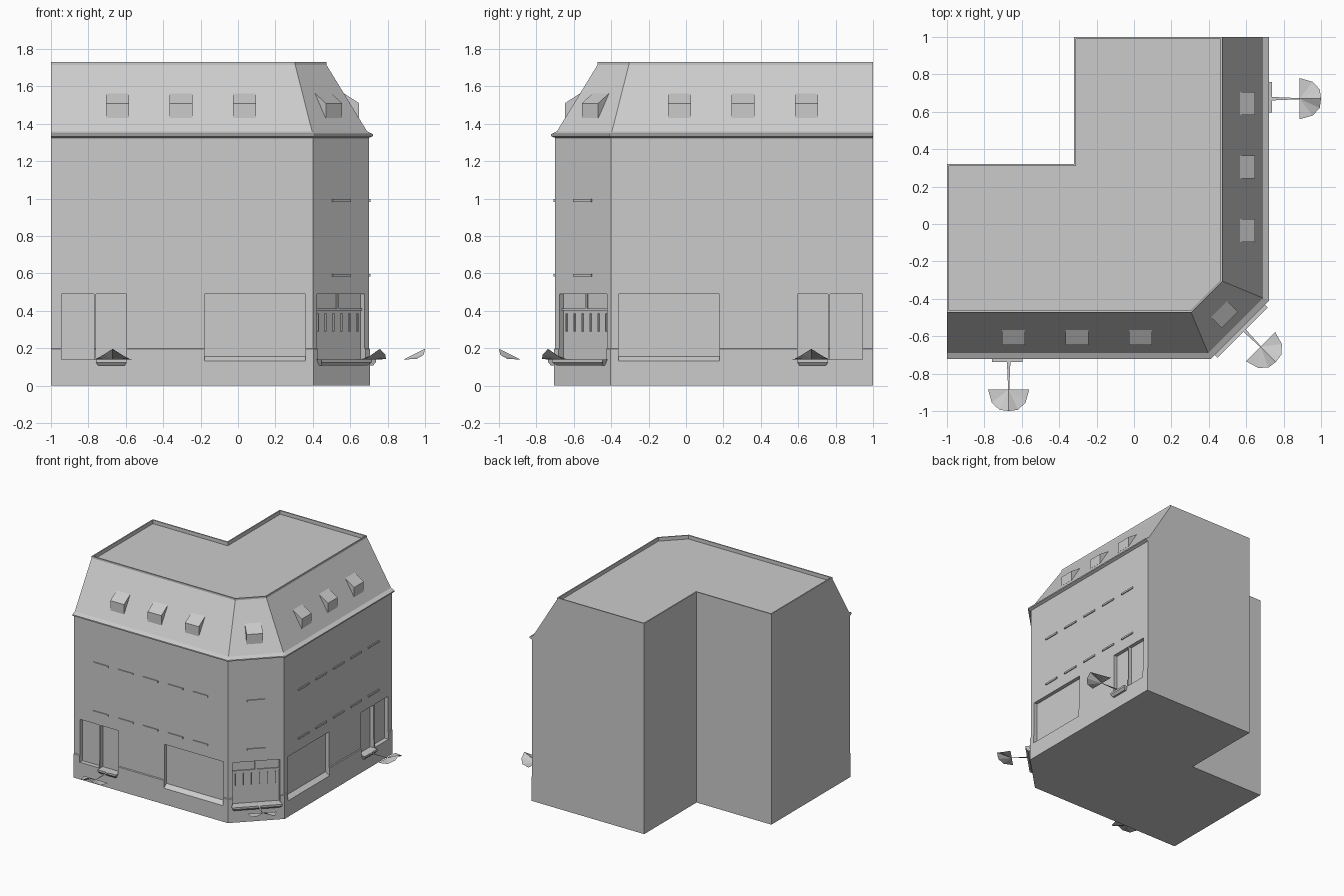
import bpy, bmesh, math

if "Cube" in bpy.data.objects:
    bpy.data.objects.remove(bpy.data.objects["Cube"])

stone = bpy.data.materials.new("plain_grey")
stone.diffuse_color = (0.6, 0.6, 0.6, 1)
stone.use_nodes = True
stone.node_tree.nodes["Principled BSDF"].inputs["Base Color"].default_value = stone.diffuse_color

# Facade coordinates: a = along the wall, d = outward from the wall, z = up
R = math.sqrt(0.5)
def front(a, d, z): return (a, -0.70 - d, z)
def right(a, d, z): return (0.70 + d, -a, z)
def corner(a, d, z): return (0.55 + (a + d) * R, -0.55 + (a - d) * R, z)
SIDES = (front, right)


def finish(name, bm, fix=True):
    if fix:
        bmesh.ops.recalc_face_normals(bm, faces=bm.faces)
    me = bpy.data.meshes.new(name)
    bm.to_mesh(me)
    bm.free()
    me.materials.append(stone)
    ob = bpy.data.objects.new(name, me)
    bpy.context.collection.objects.link(ob)
    return ob


def prism(bm, place, profile, a0, a1, taper=0.0):
    """Extrude a (d, z) profile along a wall; taper narrows the lowest points."""
    zmin = min(z for _, z in profile)
    ends = []
    for a, s in ((a0, 1), (a1, -1)):
        ends.append([bm.verts.new(place(a + (s * taper if z == zmin else 0), d, z))
                     for d, z in profile])
    p, q = ends
    n = len(p)
    bm.faces.new(p)
    bm.faces.new(q[::-1])
    for i in range(n):
        j = (i + 1) % n
        bm.faces.new((p[i], q[i], q[j], p[j]))


def rect(d0, d1, z0, z1):
    return [(d0, z0), (d1, z0), (d1, z1), (d0, z1)]


def outline(o, b=0.0):
    """L-shaped plan: street sides offset by o, back sides inset by b."""
    f, c = 0.70 + o, 0.40 + o * (math.sqrt(2) - 1)
    return [(-1 + b, -f), (c, -f), (f, -c), (f, 1 - b),
            (-0.32 + b, 1 - b), (-0.32 + b, 0.32 - b), (-1 + b, 0.32 - b)]


# Building shell: plinth, wall, cornice, mansard and sunken flat roof
levels = [(0, 0.006, 0), (0.195, 0.006, 0), (0.2, 0, 0), (1.325, 0, 0),
          (1.335, 0.022, 0), (1.345, 0.022, 0), (1.36, -0.01, 0),
          (1.715, -0.227, 0), (1.73, -0.227, 0), (1.73, -0.237, 0.01),
          (1.70, -0.237, 0.01)]
bm = bmesh.new()
rings = [[bm.verts.new((x, y, z)) for x, y in outline(o, b)] for z, o, b in levels]
for lo, hi in zip(rings, rings[1:]):
    for i in range(7):
        j = (i + 1) % 7
        bm.faces.new((lo[i], lo[j], hi[j], hi[i]))
bm.faces.new(rings[0][::-1])
bm.faces.new(rings[-1])
building = finish("building_shell", bm)

# Recessed shopfront openings
bm = bmesh.new()
for side in SIDES:
    for a0, a1 in ((-0.945, -0.77), (-0.76, -0.595)):
        prism(bm, side, rect(-0.03, 0.1, 0.14, 0.49), a0, a1)
    prism(bm, side, [(-0.03, 0.157), (0.006, 0.132), (0.1, 0.132), (0.1, 0.49), (-0.03, 0.49)],
          -0.18, 0.36)
prism(bm, corner, rect(-0.03, 0.1, 0.14, 0.49), -0.18, 0.18)
cutter = finish("opening_cutter", bm)
cutter.hide_render = True
mod = building.modifiers.new("openings", 'BOOLEAN')
mod.operation = 'DIFFERENCE'
mod.solver = 'EXACT'
mod.object = cutter
bpy.context.view_layer.objects.active = building
bpy.ops.object.modifier_apply(modifier=mod.name)
bpy.data.objects.remove(cutter)

# Dormers on the mansard
bm = bmesh.new()
dormer = [(-0.17, 1.43), (-0.052, 1.43), (-0.052, 1.51), (-0.137, 1.565), (-0.17, 1.565)]
spots = [(s, a) for s in SIDES for a in (-0.645, -0.305, 0.035)] + [(corner, 0)]
for side, a in spots:
    prism(bm, side, dormer, a - 0.062, a + 0.062)
finish("dormers", bm)

# Window ledges on two floors
bm = bmesh.new()
spots = [(s, -0.755 + 0.2265 * i) for s in SIDES for i in range(5)] + [(corner, 0)]
for side, a in spots:
    for z in (0.59, 0.99):
        prism(bm, side, rect(-0.005, 0.008, z - 0.007, z + 0.007), a - 0.068, a + 0.068)
finish("window_ledges", bm)

# Door steps
bm = bmesh.new()
step = [(-0.02, 0.107), (0.022, 0.107), (0.037, 0.125), (0.037, 0.14), (-0.02, 0.14)]
for side in SIDES:
    prism(bm, side, step, -0.76, -0.595, 0.012)
prism(bm, corner, [(d * 1.2, z) for d, z in step], -0.19, 0.19, 0.02)
finish("door_steps", bm)

# Corner door frame: transom, mullion and thin bars
bm = bmesh.new()
prism(bm, corner, rect(-0.035, -0.022, 0.402, 0.412), -0.18, 0.18)
prism(bm, corner, rect(-0.035, -0.022, 0.412, 0.49), -0.006, 0.006)
for i in range(6):
    a = -0.15 + 0.06 * i
    prism(bm, corner, rect(-0.035, -0.02, 0.29, 0.385), a - 0.003, a + 0.003)
finish("corner_door_frame", bm)

# Fan-shaped lamps on thin flat arms in front of each door
bm = bmesh.new()
rim = [(-0.11, 0, 0.14), (-0.09, 0.07, 0.143), (-0.05, 0.108, 0.165), (0, 0.115, 0.197),
       (0.05, 0.108, 0.165), (0.09, 0.07, 0.143), (0.11, 0, 0.14)]
for side, a, d in ((front, -0.67, 0.185), (right, -0.67, 0.185), (corner, 0.015, 0.165)):
    hub = bm.verts.new(side(a, d, 0.14))
    pts = [bm.verts.new(side(a + u, d + v, z)) for u, v, z in rim]
    for p, q in zip(pts, pts[1:]):
        bm.faces.new((hub, p, q))
    arm = [(-0.01, 0.02), (0.01, 0.02), (0.003, d), (-0.003, d)]
    bm.faces.new([bm.verts.new(side(a + u, v, 0.14)) for u, v in arm])
for f in bm.faces:
    f.normal_update()
    if f.normal.z < 0:
        f.normal_flip()
finish("fan_lamps", bm, fix=False)
